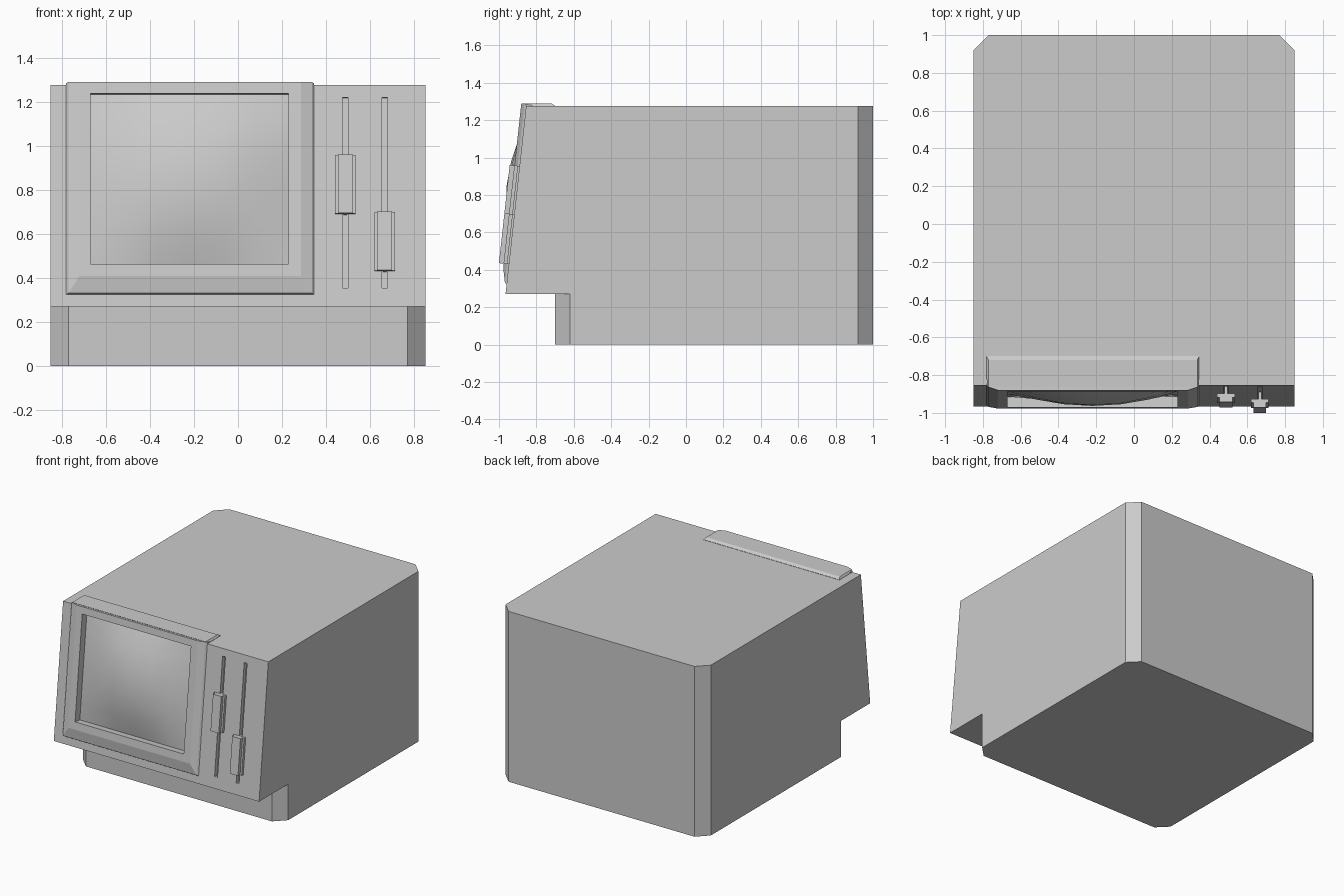
import bpy, bmesh, math
from mathutils import Vector

if "Cube" in bpy.data.objects:
    bpy.data.objects.remove(bpy.data.objects["Cube"])

SLOPE = 0.1095
NORMAL = Vector((0, -1, SLOPE)).normalized()


def on_front(x, z, d):
    """Point on the tilted front, d outward from it."""
    return Vector((x, -0.965 + SLOPE * (z - 0.27), z)) + NORMAL * d


def rect(x0, x1, z0, z1, d):
    return [on_front(x, z, d) for x, z in ((x0, z0), (x1, z0), (x1, z1), (x0, z1))]


def loft(name, rings, closed=False):
    """Skin a row of rings; cap the ends, or join last to first."""
    bm = bmesh.new()
    vs = [[bm.verts.new(p) for p in ring] for ring in rings]
    n = len(vs[0])
    pairs = list(zip(vs, vs[1:])) + ([(vs[-1], vs[0])] if closed else [])
    for a, b in pairs:
        for i in range(n):
            j = (i + 1) % n
            bm.faces.new((a[i], a[j], b[j], b[i]))
    if not closed:
        bm.faces.new(vs[0])
        bm.faces.new(vs[-1])
    bmesh.ops.recalc_face_normals(bm, faces=bm.faces)
    return add_object(name, bm)


def add_object(name, bm):
    me = bpy.data.meshes.new(name)
    bm.to_mesh(me)
    bm.free()
    ob = bpy.data.objects.new(name, me)
    bpy.context.collection.objects.link(ob)
    return ob


def cut(target, cutter):
    mod = target.modifiers.new(cutter.name, 'BOOLEAN')
    mod.operation = 'DIFFERENCE'
    mod.solver = 'EXACT'
    mod.object = cutter
    cutter.hide_render = True
    cutter.hide_viewport = True
    cutter.display_type = 'WIRE'


# Cabinet: side profile extruded across x, rear corners chamfered
profile = [(-0.70, 0), (-0.70, 0.27), (-0.965, 0.27), (-0.855, 1.275)]
rear = [(1.0, 1.275), (1.0, 0)]
inset = [(0.92, 1.275), (0.92, 0)]
cabinet = loft("cabinet", [[(x, y, z) for y, z in profile + back] for x, back in
                           ((-0.85, inset), (-0.77, rear), (0.77, rear), (0.85, inset))])

# Chamfers on the front corners of the base
for side, s in (("left", -1), ("right", 1)):
    tri = [(0.67 * s, -0.80), (0.95 * s, -0.52), (0.95 * s, -0.80)]
    cut(cabinet, loft("base_corner_cutter_" + side,
                      [[(x, y, z) for x, y in tri] for z in (-0.1, 0.27)]))

# Screen opening in the cabinet
SX0, SX1, SZ0, SZ1 = -0.67, 0.23, 0.46, 1.235
cut(cabinet, loft("screen_cutter", [
    rect(SX0 - 0.01, SX1 + 0.01, SZ0 - 0.01, SZ1 + 0.01, d) for d in (-0.08, 0.1)]))

# Bezel: raised frame with sloping outer edge and a deep inner wall
loft("screen_bezel", [
    rect(-0.78, 0.345, 0.325, 1.284, -0.03),
    rect(-0.78, 0.345, 0.325, 1.284, 0.0),
    rect(-0.77, 0.335, 0.330, 1.288, 0.010),
    rect(-0.72, 0.285, 0.405, 1.287, 0.027),
    rect(SX0, SX1, SZ0, SZ1, 0.027),
    rect(SX0, SX1, SZ0, SZ1, -0.05)], closed=True)

# Bezel lip folded over the cabinet top
loft("bezel_top_lip", [
    [(-0.78, -0.855, 1.265), (0.345, -0.855, 1.265), (0.345, -0.70, 1.265), (-0.78, -0.70, 1.265)],
    [(-0.78, -0.855, 1.277), (0.345, -0.855, 1.277), (0.345, -0.70, 1.277), (-0.78, -0.70, 1.277)],
    [(-0.77, -0.862, 1.29), (0.335, -0.862, 1.29), (0.335, -0.72, 1.29), (-0.77, -0.72, 1.29)]])

# Bulging screen glass
N = 6
bm = bmesh.new()
grid = []
for j in range(N + 1):
    v = 2 * j / N - 1
    row = []
    for i in range(N + 1):
        u = 2 * i / N - 1
        d = -0.03 + 0.087 * (1 - u * u) * (1 - v * v)
        row.append(bm.verts.new(on_front(SX0 + (SX1 - SX0) * i / N,
                                         SZ0 + (SZ1 - SZ0) * j / N, d)))
    grid.append(row)
for j in range(N):
    for i in range(N):
        f = bm.faces.new((grid[j][i], grid[j][i + 1], grid[j + 1][i + 1], grid[j + 1][i]))
        f.smooth = True
add_object("screen_glass", bm)

# Sliders: slot in the front and a stepped knob riding in it
half_section = [(0.008, -0.03), (0.008, 0.008), (0.047, 0.008),
                (0.047, 0.028), (0.034, 0.028), (0.034, 0.053)]
section = half_section + [(-x, d) for x, d in reversed(half_section)]
for side, cx, z0, z1 in (("left", 0.487, 0.69, 0.955), ("right", 0.666, 0.43, 0.697)):
    cut(cabinet, loft("slider_slot_cutter_" + side, [
        rect(cx - 0.012, cx + 0.012, 0.355, 1.22, d) for d in (-0.03, 0.05)]))
    loft("slider_knob_" + side, [[on_front(cx + x, z, d) for x, d in section] for z in (z0, z1)])
